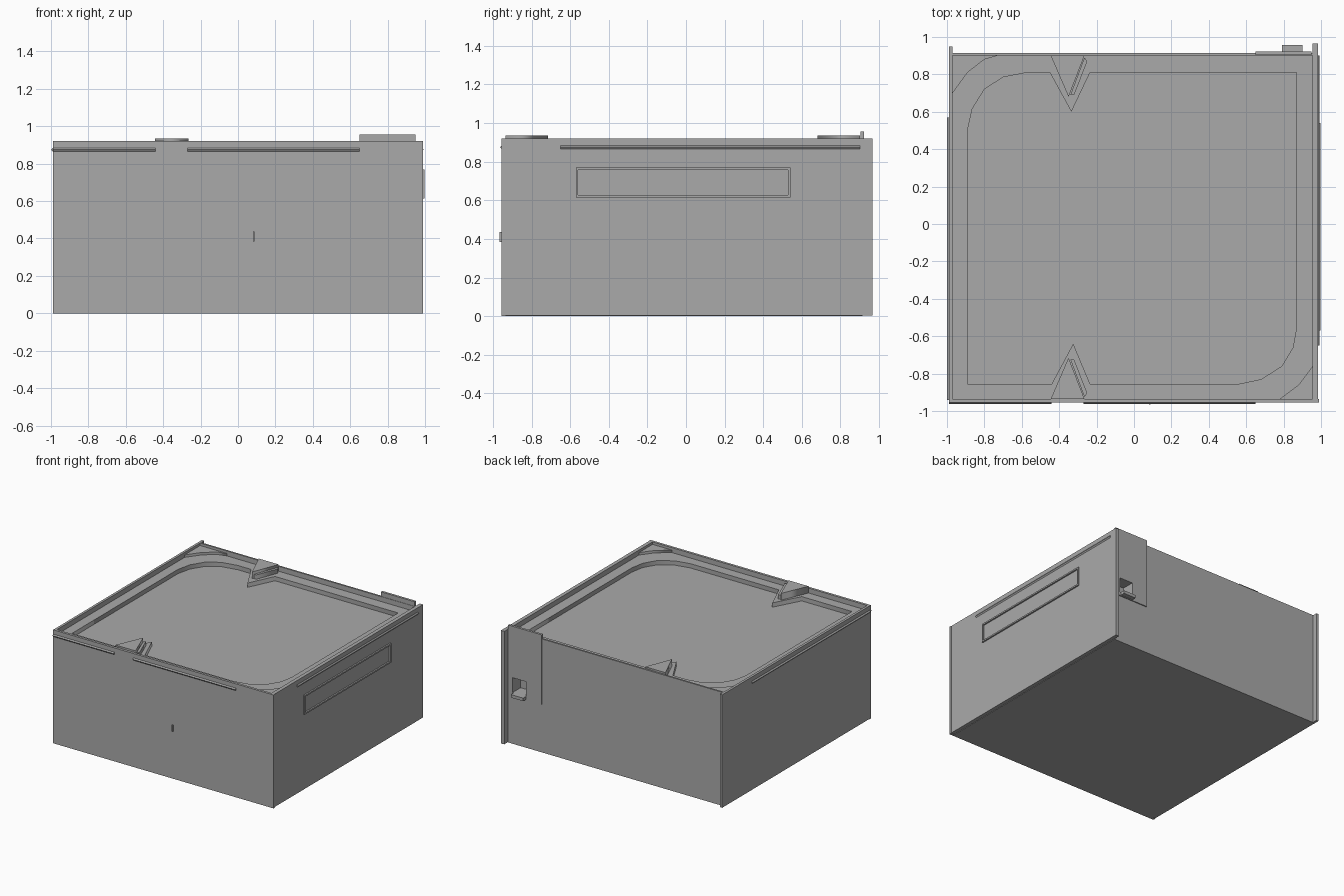
import bpy
from mathutils import Matrix, Vector

cube = bpy.data.objects.get("Cube")
if cube:
    bpy.data.objects.remove(cube, do_unlink=True)

grey = bpy.data.materials.new("mid grey")
grey.use_nodes = True
colour = (0.4, 0.4, 0.4, 1)
grey.diffuse_color = colour
grey.node_tree.nodes["Principled BSDF"].inputs["Base Color"].default_value = colour


def add(name, mesh):
    obj = bpy.data.objects.new(name, mesh)
    bpy.context.collection.objects.link(obj)
    mesh.materials.clear()
    mesh.materials.append(grey)
    return obj


def prism(name, loops, z0, z1):
    """Extrude flat outlines upward; the second outline is a hole."""
    curve = bpy.data.curves.new(name + " outline", 'CURVE')
    curve.dimensions = '2D'
    curve.fill_mode = 'BOTH'
    curve.extrude = (z1 - z0) / 2
    for pts in loops:
        spline = curve.splines.new('POLY')
        spline.points.add(len(pts) - 1)
        for p, (x, y) in zip(spline.points, pts):
            p.co = (x, y, 0, 1)
        spline.use_cyclic_u = True
    temp = bpy.data.objects.new("temp", curve)
    bpy.context.collection.objects.link(temp)
    bpy.context.view_layer.update()
    mesh = bpy.data.meshes.new_from_object(
        temp.evaluated_get(bpy.context.evaluated_depsgraph_get()))
    bpy.data.objects.remove(temp, do_unlink=True)
    mesh.transform(Matrix.Translation((0, 0, (z0 + z1) / 2)))
    return add(name, mesh)


def box(name, x, y, z):
    corners = [(a, b, c) for a in x for b in y for c in z]
    mesh = bpy.data.meshes.new(name)
    mesh.from_pydata(corners, [], [(0, 1, 3, 2), (4, 6, 7, 5), (0, 4, 5, 1),
                                   (2, 3, 7, 6), (0, 2, 6, 4), (1, 5, 7, 3)])
    return add(name, mesh)


def ridge(name, start, end, out):
    """Thin wedge-shaped snap ridge running along a wall."""
    z, h = 0.875, 0.01
    out = Vector(out)
    verts = []
    for p in (start, end):
        p = Vector((*p, z))
        verts += [p - Vector((0, 0, h)), p + out, p + Vector((0, 0, h))]
    mesh = bpy.data.meshes.new(name)
    mesh.from_pydata(verts, [], [(0, 1, 2), (5, 4, 3), (0, 3, 4, 1),
                                 (1, 4, 5, 2), (2, 5, 3, 0)])
    add(name, mesh)


FLOOR, LEDGE, RIM = 0.845, 0.88, 0.92

# Solid core and the four outer walls
core = box("core", (-0.97, 0.955), (-0.935, 0.9), (0, FLOOR))
box("left_side_wall", (0.955, 0.985), (-0.94, 0.965), (0.004, RIM))
box("right_side_wall", (-0.99, -0.97), (-0.94, 0.95), (0.004, RIM))
box("front_wall", (-0.99, 0.988), (-0.955, -0.935), (0, RIM))
back = box("back_wall", (-0.97, 0.955), (0.9, 0.914), (0, RIM))

# Ledge around the sunken floor, notched for the tabs
outer = [(-0.97, -0.935), (0.955, -0.935), (0.955, 0.9), (-0.97, 0.9)]
inner = [(-0.89, -0.855), (-0.44, -0.855), (-0.325, -0.64), (-0.235, -0.855),
         (0.56, -0.855), (0.68, -0.83), (0.79, -0.76), (0.85, -0.66),
         (0.87, -0.55), (0.87, 0.81), (-0.235, 0.81), (-0.335, 0.6),
         (-0.45, 0.81), (-0.57, 0.81), (-0.7, 0.785), (-0.8, 0.72),
         (-0.865, 0.615), (-0.89, 0.5)]
prism("ledge", [outer, inner], FLOOR, LEDGE)

# Raised corner fillets
prism("back_corner_fillet", [[(-0.97, 0.9), (-0.97, 0.7), (-0.89, 0.81),
                              (-0.8, 0.88), (-0.73, 0.9)]], LEDGE, 0.9)
prism("front_corner_fillet", [[(0.955, -0.935), (0.955, -0.76),
                               (0.88, -0.86), (0.78, -0.935)]], LEDGE, 0.9)

# Pointed tabs with a slim rail beside each
for name, edge, s in (("front", -0.935, -1), ("back", 0.9, 1)):
    def inward(x, d):
        return (x, edge - s * d)
    prism(name + "_tab", [[inward(-0.445, 0), inward(-0.35, 0.22),
                           inward(-0.265, 0)]], LEDGE, 0.935)
    prism(name + "_tab_rail", [[inward(-0.34, 0.21), inward(-0.32, 0.21),
                                inward(-0.25, 0.03), inward(-0.265, 0.01)]],
          LEDGE, 0.915)

# Latch bracket on the back, with a window and a small lip
bracket = box("latch_bracket", (0.65, 0.95), (0.903, 0.922), (0.39, 0.957))
cutter = box("latch_window_cutter", (0.79, 0.91), (0.82, 1), (0.42, 0.54))
cutter.hide_render = True
for part in (core, back, bracket):
    mod = part.modifiers.new("window", 'BOOLEAN')
    mod.object = cutter
    mod.operation = 'DIFFERENCE'
    mod.solver = 'EXACT'
bpy.context.view_layer.update()
graph = bpy.context.evaluated_depsgraph_get()
for part in (core, back, bracket):
    cut = bpy.data.meshes.new_from_object(part.evaluated_get(graph))
    part.modifiers.clear()
    part.data = cut
bpy.data.objects.remove(cutter, do_unlink=True)
box("latch_lip", (0.79, 0.9), (0.915, 0.958), (0.395, 0.42))

# Snap ridges near the top of the walls
ridge("front_ridge_short", (-0.99, -0.955), (-0.44, -0.955), (0, -0.007, 0))
ridge("front_ridge_long", (-0.27, -0.955), (0.65, -0.955), (0, -0.007, 0))
ridge("left_side_ridge", (0.985, -0.65), (0.985, 0.9), (0.007, 0, 0))
ridge("right_side_ridge", (-0.99, -0.94), (-0.99, 0.57), (-0.009, 0, 0))

# Raised label frame on the side wall
y0, y1, z0, z1, t = -0.57, 0.54, 0.615, 0.77, 0.012
for i, z in enumerate((z0, z1 - t)):
    box(f"label_frame_rail_{i}", (0.98, 0.997), (y0, y1), (z, z + t))
for i, y in enumerate((y0, y1 - t)):
    box(f"label_frame_end_{i}", (0.98, 0.997), (y, y + t), (z0 + t, z1 - t))

# Small nub on the front
box("front_nub", (0.08, 0.088), (-0.966, -0.95), (0.385, 0.437))
